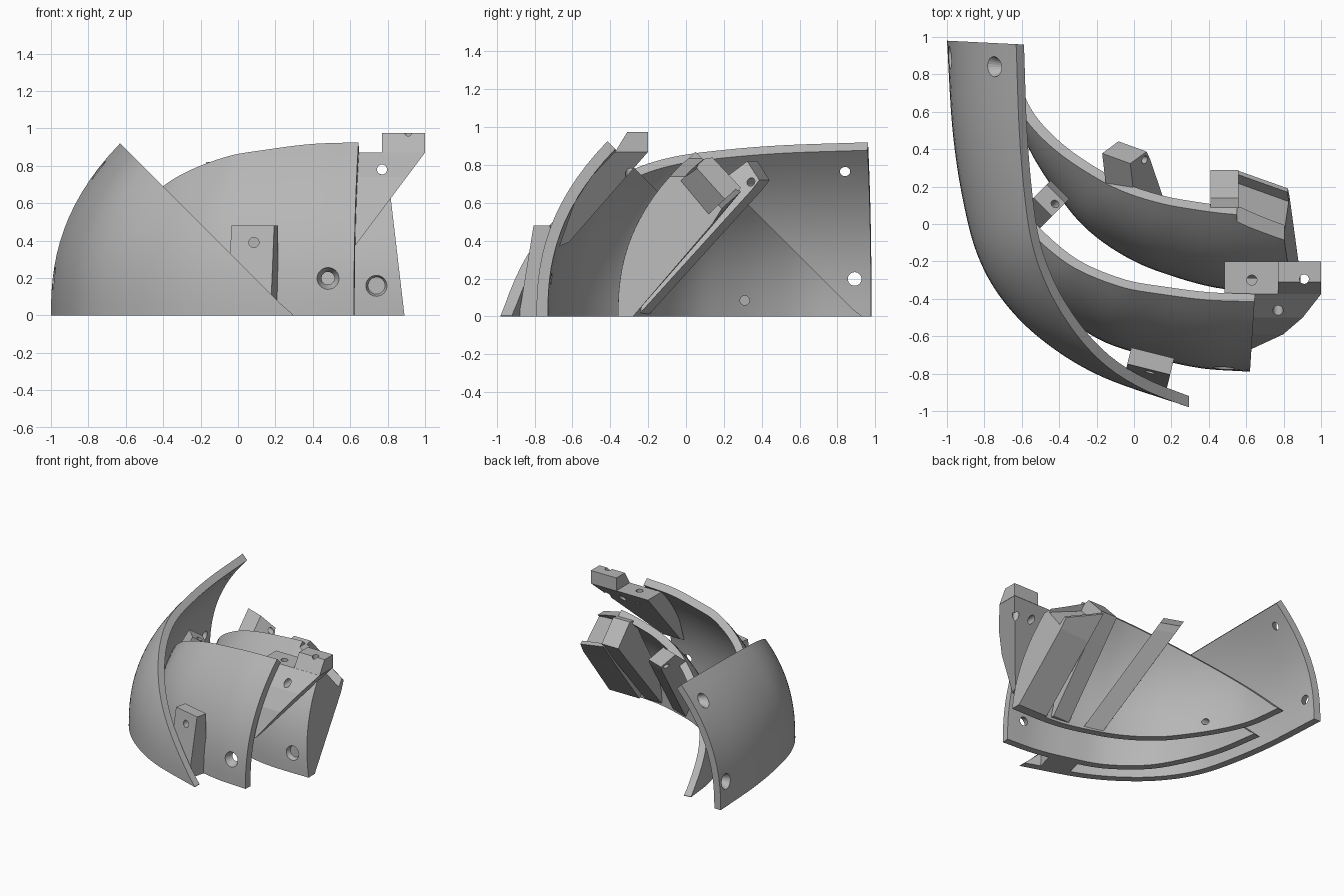
import bpy, bmesh, math
from mathutils import Vector, Matrix

if "Cube" in bpy.data.objects:
    bpy.data.objects.remove(bpy.data.objects["Cube"])

grey = bpy.data.materials.new("light_grey")
grey.diffuse_color = (0.47, 0.47, 0.47, 1)
grey.use_nodes = True
grey.node_tree.nodes["Principled BSDF"].inputs["Base Color"].default_value = grey.diffuse_color
THICK = 0.06


def finish(bm, name, smooth=True):
    bmesh.ops.recalc_face_normals(bm, faces=bm.faces)
    me = bpy.data.meshes.new(name)
    bm.to_mesh(me)
    bm.free()
    ob = bpy.data.objects.new(name, me)
    bpy.context.collection.objects.link(ob)
    me.materials.append(grey)
    if smooth:
        bpy.ops.object.select_all(action='DESELECT')
        ob.select_set(True)
        bpy.context.view_layer.objects.active = ob
        bpy.ops.object.shade_smooth_by_angle(angle=math.radians(30))
    return ob


def trim(bm, cut):
    # Cut off everything beyond a plane and cap it
    r = bmesh.ops.bisect_plane(bm, geom=bm.verts[:] + bm.edges[:] + bm.faces[:],
                               plane_co=cut[0], plane_no=cut[1], clear_outer=True)
    bmesh.ops.holes_fill(bm, edges=[e for e in r['geom_cut']
                                    if isinstance(e, bmesh.types.BMEdge)])


def spline(pts, per=7):
    # Catmull-Rom curve through the plan points
    p = [Vector(q) for q in pts]
    p = [2 * p[0] - p[1]] + p + [2 * p[-1] - p[-2]]
    out = []
    for i in range(1, len(p) - 2):
        a, b, c, d = p[i - 1:i + 3]
        for k in range(per):
            t = k / per
            out.append(0.5 * (2 * b + (c - a) * t + (2 * a - 5 * b + 4 * c - d) * t * t
                              + (3 * b - a - 3 * c + d) * t ** 3))
    return out + [p[-2]]


def shell(name, pts, axis, limit, lean=1.0, rows=14, ends=(None, None), cut=None):
    """Curved plate leaning inward, trimmed by the plane (axis + z = limit)."""
    path = spline(pts)
    last = len(path) - 1

    def point(p, n, z, inner):
        d = 0.452 * lean * z ** 2.4
        if inner:
            slope = 0.452 * lean * 2.4 * z ** 1.4
            d += THICK * math.sqrt(1 + slope * slope)
        q = p + n * d
        return Vector((q.x, q.y, z))

    bm = bmesh.new()
    grids = []
    for inner in (False, True):
        grid = []
        for i, p in enumerate(path):
            t = path[min(i + 1, last)] - path[max(i - 1, 0)]
            n = Vector((-t.y, t.x)).normalized()
            for end, dist in ((ends[0], i), (ends[1], last - i)):
                if end and dist < 5:
                    n = n.lerp(Vector(end), 1 - dist / 5).normalized()
            lo, hi = 0.004, 1.0
            for _ in range(30):
                mid = (lo + hi) / 2
                if point(p, n, mid, inner)[axis] + mid < limit:
                    lo = mid
                else:
                    hi = mid
            grid.append([bm.verts.new(point(p, n, lo * k / rows, inner))
                         for k in range(rows + 1)])
        grids.append(grid)
    o, n = grids
    for i in range(last):
        for g in grids:
            for k in range(rows):
                bm.faces.new((g[i][k], g[i + 1][k], g[i + 1][k + 1], g[i][k + 1]))
        for k in (0, rows):
            bm.faces.new((o[i][k], o[i + 1][k], n[i + 1][k], n[i][k]))
    for i in (0, last):
        for k in range(rows):
            bm.faces.new((o[i][k], o[i][k + 1], n[i][k + 1], n[i][k]))
    if cut:
        trim(bm, cut)
    return finish(bm, name)


def prism(name, prof, x0, x1, shear=0.0, turn=0.0, at=(0, 0, 0), cut=None, prof1=None):
    """Extrude a (y, z) profile along x, or blend it into a second profile."""
    bm = bmesh.new()
    a, b = ([bm.verts.new((x + shear * z, y, z)) for y, z in p]
            for x, p in ((x0, prof), (x1, prof1 or prof)))
    bm.faces.new(a)
    bm.faces.new(b)
    for i in range(len(prof)):
        j = (i + 1) % len(prof)
        bm.faces.new((a[i], a[j], b[j], b[i]))
    bmesh.ops.recalc_face_normals(bm, faces=bm.faces)
    if cut:
        trim(bm, cut)
    bmesh.ops.transform(bm, verts=bm.verts, matrix=Matrix.Translation(at)
                        @ Matrix.Rotation(turn, 4, 'Z'))
    return finish(bm, name, False)


def subtract(ob, cutter):
    cutter.hide_render = True
    m = ob.modifiers.new("cut", 'BOOLEAN')
    m.operation, m.object, m.solver = 'DIFFERENCE', cutter, 'EXACT'
    bpy.context.view_layer.objects.active = ob
    bpy.ops.object.modifier_apply(modifier=m.name)
    bpy.data.objects.remove(cutter)


def hole(ob, at, direction, r1, r2=None, depth=0.2):
    """Drill a round (or countersunk) hole; r1 is the radius at the start."""
    bm = bmesh.new()
    bmesh.ops.create_cone(bm, cap_ends=True, segments=24, radius1=r1,
                          radius2=r1 if r2 is None else r2, depth=depth)
    rot = Vector(direction).to_track_quat('Z', 'Y').to_matrix().to_4x4()
    bmesh.ops.transform(bm, verts=bm.verts, matrix=Matrix.Translation(at) @ rot)
    subtract(ob, finish(bm, "hole_cutter", False))


# Three nested curved plates
outer = shell("outer_plate", [(-1, .98), (-.97, .5), (-.915, .13), (-.835, -.17), (-.70, -.41),
                              (-.485, -.625), (-.175, -.815), (.295, -.98)], 0, .29,
              ends=((1, -.05), (0, 1)))
middle = shell("middle_plate", [(-.8, .51), (-.74, .16), (-.63, -.14), (-.47, -.4), (-.2, -.61),
                                (.09, -.71), (.35, -.77), (.62, -.79)], 1, .51)
inner = shell("inner_plate", [(-.69, .92), (-.65, .62), (-.55, .38), (-.41, .16), (-.26, -.02),
                              (-.07, -.16), (.15, -.26), (.5, -.35), (.97, -.36)], 1, .92, 1.25,
              cut=((.89, 0, 0), (1, 0, .117)))
# Sloping notch in the upper end corner of the inner plate
subtract(inner, prism("notch_cutter", [(.55, .835), (.55, 1.2), (1.2, 1.2), (1.2, .59)],
                      -.5, .5, turn=-math.pi / 2))

# Wedge flange and raised tab beyond the end of the middle plate
flange = prism("end_flange", [(-.67, .37), (-.59, .6), (-.5, .74), (-.375, .87), (-.2, .87),
                              (-.62, .39)], .485, 1.0,
               cut=((.64, 0, .39), (.80, 0, -.60)))
tab = prism("flange_tab", [(-.375, .868), (-.31, .975), (-.2, .975), (-.2, .868)], .77, 1.0)

# Block inside the inner plate, with a channel and lip running down to the end
prism("inner_block", [(-.3, .02), (-.2, .35), (-.02, .65), (.08, .83), (.14, .84), (.29, .68),
                      (.14, .5), (-.27, .02)], .41, .56)
prism("inner_block_channel",
      [(-.32, 0), (-.3, .3), (-.2, .5), (-.04, .7), (.07, .79), (.22, .61), (.27, .68),
       (.29, .66), (.14, .48), (-.28, 0)], .62, .89, shear=-.117,
      prof1=[(-.32, 0), (-.32, .3), (-.23, .5), (-.12, .66), (-.03, .72), (.12, .54), (.17, .59),
             (.19, .57), (.14, .49), (-.28, 0)])

# Leaning rib inside the inner plate
rib = prism("inner_rib", [(-.02, 0), (.08, .4), (.22, .62), (.46, .82), (.55, .72), (.52, .67),
                          (.02, 0)], -.08, .08, shear=-.6, turn=math.radians(-20),
            at=(.21, -.25, 0))

# Small mounting brackets on the middle plate
front = prism("front_bracket", [(-.86, 0), (-.78, .48), (-.69, .48), (-.69, 0)], -.118, .118,
              turn=math.radians(-14), at=(.2675, -.02, 0))
side = prism("side_bracket", [(-.02, .25), (.03, .36), (.2, .64), (.3, .58), (.33, .5), (.1, .22)],
             -.07, .07, turn=-math.pi / 4, at=(-.63, -.05, 0))

# Screw holes
hole(outer, (-.72, .84, .78), (1, 0, -.2), .085, .005)
hole(outer, (-.96, .89, .2), (1, 0, 0), .09, .01)
hole(middle, (.48, -.75, .2), (0, 1, 0), .09, .01)
hole(inner, (.74, -.34, .16), (0, 1, 0), .085, .02)
hole(inner, (-.5, .31, .085), (1, 0, 0), .025, depth=.4)
hole(flange, (.77, -.45, .78), (0, 1, 0), .027, depth=.8)
hole(flange, (.63, -.3, .87), (0, 0, 1), .027)
hole(flange, (.91, -.295, .85), (0, 0, 1), .025, depth=.5)
hole(tab, (.91, -.295, .9), (0, 0, 1), .025, depth=.4)
hole(front, (.085, -.8, .39), (0, 1, 0), .027, depth=.15)
hole(rib, (0, .36, .71), (1, -.3, 0), .022, depth=.6)
hole(side, (-.43, .1, .59), (.5, .5, 1), .022, depth=.15)
